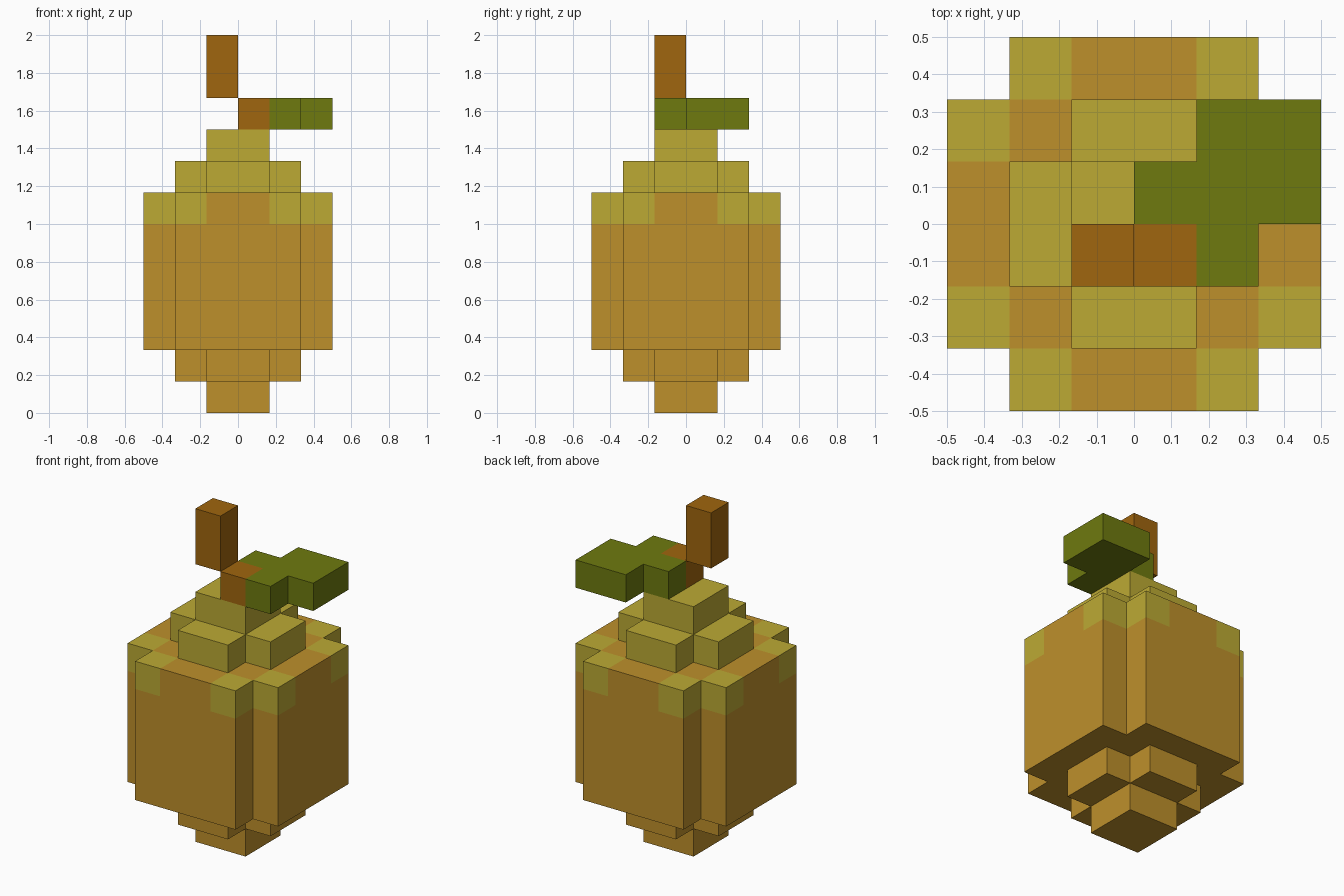
import bpy
import bmesh
from mathutils import Vector

cube = bpy.data.objects.get("Cube")
if cube:
    bpy.data.objects.remove(cube, do_unlink=True)

U = 1 / 6  # edge length of one block


def make_material(name, rgb):
    mat = bpy.data.materials.new(name)
    mat.use_nodes = True
    mat.diffuse_color = (*rgb, 1)
    mat.node_tree.nodes["Principled BSDF"].inputs["Base Color"].default_value = (*rgb, 1)
    return mat


amber = make_material("amber skin", (0.515, 0.279, 0.024))
yellow = make_material("yellow skin", (0.503, 0.402, 0.034))
brown = make_material("brown wood", (0.352, 0.133, 0.0044))
green = make_material("leaf green", (0.156, 0.195, 0.0048))


def block(x0, x1, y0, y1, z0, z1):
    """All block cells inside a box, in whole block units."""
    return {(x, y, z) for x in range(x0, x1) for y in range(y0, y1) for z in range(z0, z1)}


def cross(a, b, z0, z1):
    """Plus-shaped layer made of two overlapping slabs."""
    return block(-a, a, -b, b, z0, z1) | block(-b, b, -a, a, z0, z1)


# Stepped fruit, crooked stem and flat leaf
fruit = (block(-1, 1, -1, 1, 0, 1) | cross(2, 1, 1, 2) | cross(3, 2, 2, 7)
         | cross(2, 1, 7, 8) | block(-1, 1, -1, 1, 8, 9))
stem = block(-1, 0, -1, 0, 10, 12) | block(0, 1, -1, 0, 9, 10)
leaf = block(0, 1, 0, 1, 9, 10) | block(1, 2, -1, 2, 9, 10) | block(2, 3, 0, 2, 9, 10)
solid = fruit | stem | leaf


def fruit_colour(cell):
    """Yellow crown, and yellow outer corners on the shoulder layer."""
    x, y, z = (abs(c + 0.5) for c in cell)
    corner = sorted((x, y)) == [1.5, 2.5]
    return 1 if z > 7 or (z > 6 and corner) else 0


def build(name, cells, materials, colour=lambda cell: 0):
    """Skin the exposed sides of the cells and merge flat areas of one colour."""
    bm = bmesh.new()
    for cell in sorted(cells):
        centre = Vector(cell) + Vector((0.5, 0.5, 0.5))
        for axis in range(3):
            for side in (-1, 1):
                n = Vector((0, 0, 0))
                n[axis] = side
                if tuple(int(c + d) for c, d in zip(cell, n)) in solid:
                    continue
                u = Vector((0, 0, 0))
                u[(axis + 1) % 3] = 0.5
                v = n.cross(u)
                mid = centre + n / 2
                corners = (mid - u - v, mid + u - v, mid + u + v, mid - u + v)
                face = bm.faces.new([bm.verts.new(p * U) for p in corners])
                face.material_index = colour(cell)
    bmesh.ops.remove_doubles(bm, verts=bm.verts[:], dist=0.001)
    bmesh.ops.dissolve_limit(bm, angle_limit=0.01, verts=bm.verts[:],
                             edges=bm.edges[:], delimit={'MATERIAL'})
    mesh = bpy.data.meshes.new(name)
    bm.to_mesh(mesh)
    bm.free()
    for mat in materials:
        mesh.materials.append(mat)
    obj = bpy.data.objects.new(name, mesh)
    bpy.context.collection.objects.link(obj)
    return obj


build("fruit", fruit, [amber, yellow], fruit_colour)
build("stem", stem, [brown])
build("leaf", leaf, [green])
